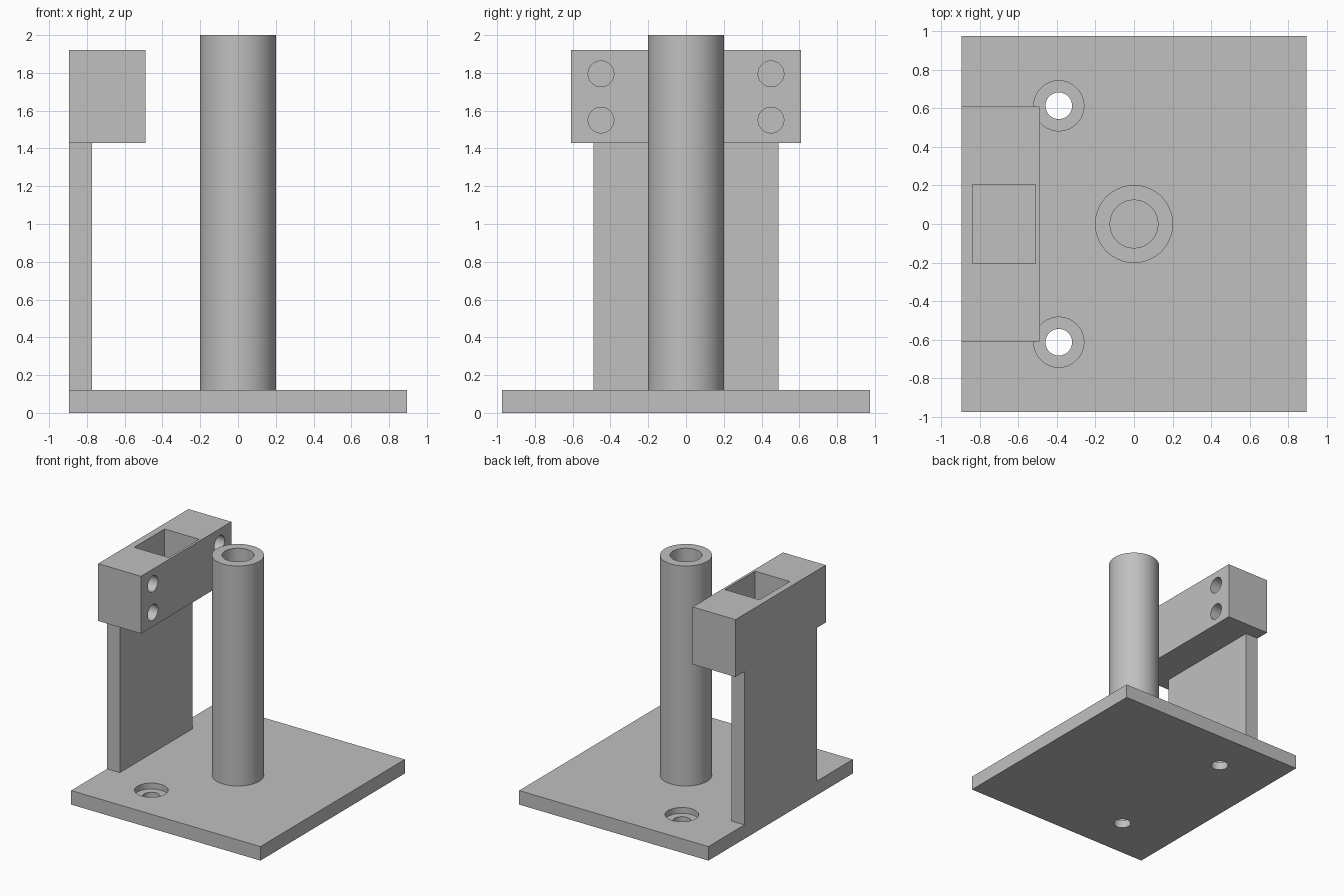
import bpy
import bmesh
from mathutils import Matrix, Vector

cube = bpy.data.objects.get("Cube")
if cube:
    bpy.data.objects.remove(cube, do_unlink=True)

# Single grey material
GREY = (0.53, 0.53, 0.53, 1.0)
grey = bpy.data.materials.new("plain grey")
grey.use_nodes = True
grey.diffuse_color = GREY
grey.node_tree.nodes["Principled BSDF"].inputs["Base Color"].default_value = GREY

# Shared dimensions
BACK, HALF_Y = -0.895, 0.975
PLATE_TOP = 0.12
BLOCK_LOW, BLOCK_TOP = 1.43, 1.92
BLOCK_FRONT = -0.49


def finish(name, bm):
    mesh = bpy.data.meshes.new(name)
    bm.to_mesh(mesh)
    bm.free()
    mesh.materials.append(grey)
    obj = bpy.data.objects.new(name, mesh)
    bpy.context.collection.objects.link(obj)
    return obj


def box(name, low, high, open_ends=False):
    low, high = Vector(low), Vector(high)
    bm = bmesh.new()
    bmesh.ops.create_cube(bm, size=1)
    bmesh.ops.scale(bm, vec=high - low, verts=bm.verts)
    bmesh.ops.translate(bm, vec=(low + high) / 2, verts=bm.verts)
    if open_ends:
        ends = [f for f in bm.faces if abs(f.normal.z) > 0.9]
        bmesh.ops.delete(bm, geom=ends, context='FACES_ONLY')
    return finish(name, bm)


def cylinder(name, radius, start, end):
    start, end = Vector(start), Vector(end)
    axis = end - start
    turn = axis.to_track_quat('Z', 'Y').to_matrix().to_4x4()
    bm = bmesh.new()
    bmesh.ops.create_cone(bm, cap_ends=True, segments=64, radius1=radius,
                          radius2=radius, depth=axis.length,
                          matrix=Matrix.Translation((start + end) / 2) @ turn)
    return finish(name, bm)


def select_only(obj):
    bpy.ops.object.select_all(action='DESELECT')
    obj.select_set(True)
    bpy.context.view_layer.objects.active = obj


def cut(obj, cutters):
    select_only(obj)
    for cutter in cutters:
        cutter.hide_render = True
        mod = obj.modifiers.new("cut", 'BOOLEAN')
        mod.operation = 'DIFFERENCE'
        mod.solver = 'EXACT'
        mod.object = cutter
        bpy.ops.object.modifier_apply(modifier=mod.name)
        bpy.data.objects.remove(cutter, do_unlink=True)


def smooth(obj):
    select_only(obj)
    bpy.ops.object.shade_smooth_by_angle()


# Base plate with two counterbored screw holes
plate = box("base_plate", (BACK, -HALF_Y, 0), (-BACK, HALF_Y, PLATE_TOP))
for y in (-0.613, 0.613):
    x = -0.39
    cut(plate, [
        cylinder("counterbore", 0.13, (x, y, 0.07), (x, y, 0.3)),
        cylinder("screw_hole", 0.069, (x, y, -0.1), (x, y, 0.3)),
    ])
smooth(plate)

# Hollow post
post = cylinder("hollow_post", 0.202, (0, 0, PLATE_TOP), (0, 0, 2))
cut(post, [cylinder("bore", 0.124, (0, 0, PLATE_TOP + 0.005), (0, 0, 2.1))])
smooth(post)

# Upright wall, open where it meets the plate and the block
box("upright_wall", (BACK, -0.49, PLATE_TOP), (-0.774, 0.49, BLOCK_LOW),
    open_ends=True)

# Head block with a top pocket and four blind side holes
block = box("head_block", (BACK, -0.61, BLOCK_LOW), (BLOCK_FRONT, 0.61, BLOCK_TOP))
cut(block, [box("pocket", (-0.838, -0.205, 1.49), (-0.511, 0.205, 2.1))])
for y in (-0.45, 0.45):
    for z in (1.55, 1.795):
        cut(block, [cylinder("side_hole", 0.068, (-0.838, y, z), (-0.4, y, z))])
smooth(block)
